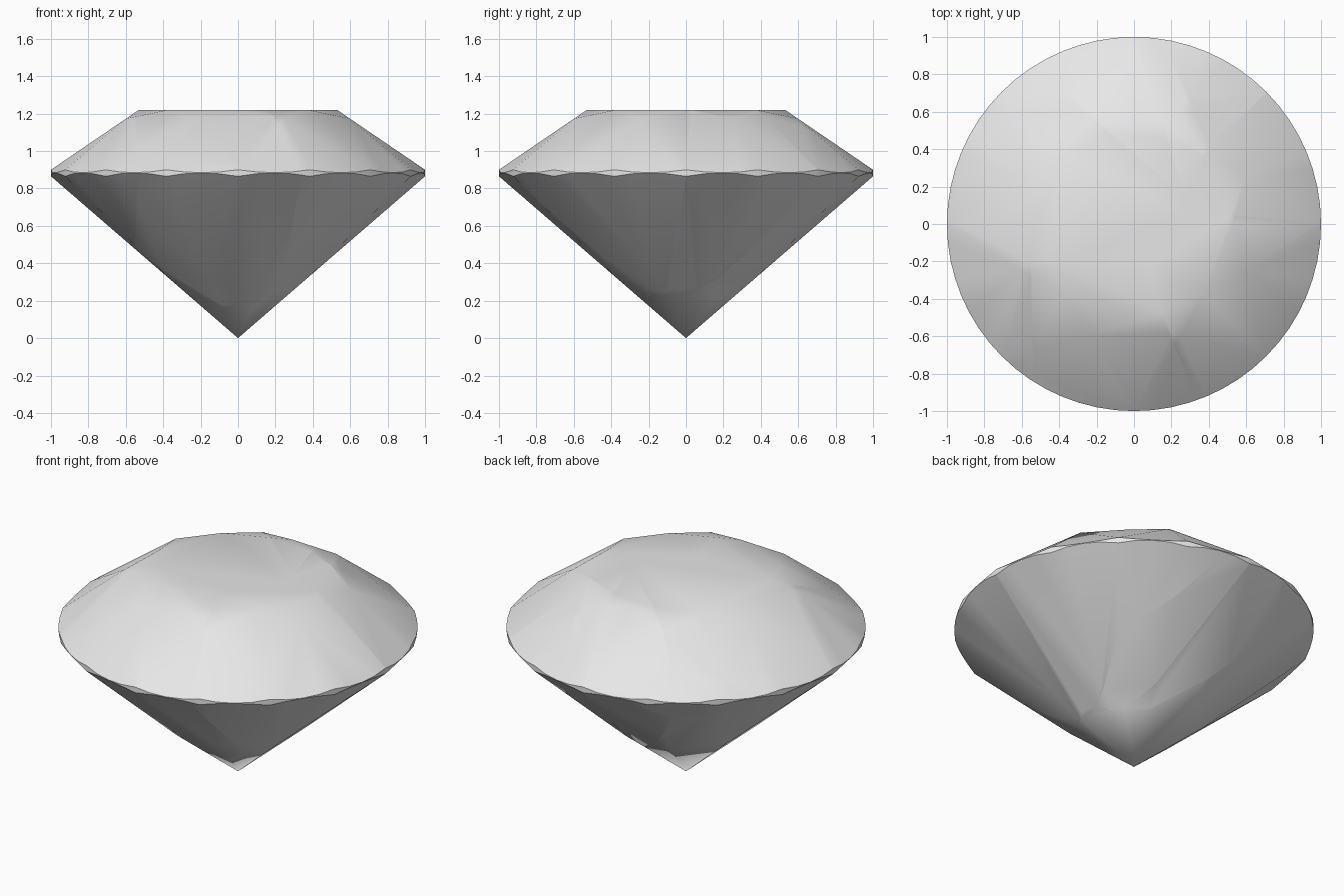
import bpy, bmesh, math
from mathutils import Vector
from mathutils.geometry import normal

if "Cube" in bpy.data.objects:
    bpy.data.objects.remove(bpy.data.objects["Cube"])

TABLE_R, TABLE_Z = 0.53, 1.22
UPPER_Z, LOWER_Z = 0.90, 0.865     # girdle heights at the facet corners
STAR_R, PAV_R = 0.6475, 0.40       # tips of the star and lower half facets
STEP = math.pi / 8                 # sixteen half facets around the girdle
ARC = 4                            # girdle segments per half facet

mat = bpy.data.materials.new("pale_grey_crystal")
grey = (0.8, 0.8, 0.8, 1.0)
mat.diffuse_color = grey
mat.use_nodes = True
for node in mat.node_tree.nodes:
    if node.type == 'BSDF_PRINCIPLED':
        node.inputs["Base Color"].default_value = grey


def polar(r, a, z):
    return Vector((r * math.cos(a), r * math.sin(a), z))


def plane_height(p, a, b, c):
    """Height of the plane through a, b, c above the position of p."""
    n = normal((a, b, c))
    return a.z - (n.x * (p.x - a.x) + n.y * (p.y - a.y)) / n.z


def gem_points():
    """Corners of a round brilliant cut with a scalloped girdle."""
    c = math.cos(STEP)
    star_z = TABLE_Z - (TABLE_Z - UPPER_Z) * (STAR_R * c - TABLE_R) / (1 - TABLE_R)
    pav_z = LOWER_Z * PAV_R * c
    pts = [Vector((0, 0, 0))]
    for i in range(8):
        main, half = 2 * i * STEP, (2 * i + 1) * STEP
        star, pav = polar(STAR_R, half, star_z), polar(PAV_R, half, pav_z)
        pts += [polar(TABLE_R, main, TABLE_Z), star, pav]
        # the two half facets either side of the tips cut arcs into the girdle
        for start in (main, half):
            for k in range(ARC):
                a = start + STEP * k / ARC
                for tip, z in ((star, UPPER_Z), (pav, LOWER_Z)):
                    p = polar(1, a, z)
                    p.z = plane_height(p, tip, polar(1, start, z), polar(1, start + STEP, z))
                    pts.append(p)
    return pts


# Whole gem as the hull of its corners
gem = bmesh.new()
for p in gem_points():
    gem.verts.new(p)
bmesh.ops.convex_hull(gem, input=gem.verts[:])
bmesh.ops.dissolve_limit(gem, angle_limit=math.radians(0.8),
                         verts=gem.verts[:], edges=gem.edges[:])
bmesh.ops.recalc_face_normals(gem, faces=gem.faces[:])

# Centres of the shattered pieces; each piece is the part nearest its centre
CENTRES = {
    "main_piece": (-0.27, 0.32, 0.64),
    "front_piece": (-0.30, -0.73, 0.62),
    "front_right_piece": (-0.78, -0.74, 0.62),
    "front_chip": (-0.328, -0.824, 0.59),
    "front_left_piece": (0.82, -0.43, 0.78),
    "back_left_piece": (0.82, 0.39, 0.67),
    "back_left_wedge": (0.42, 0.80, 0.64),
    "back_piece": (0.17, 0.68, 0.62),
    "back_sliver": (0.0, 0.63, 0.63),
    "back_right_piece": (-0.67, 1.05, 0.60),
}

for name, centre in CENTRES.items():
    bm = gem.copy()
    here = Vector(centre)
    # Cut along the crack halfway to every other piece
    for other_name, other in CENTRES.items():
        if other_name == name:
            continue
        there = Vector(other)
        bmesh.ops.bisect_plane(bm, geom=bm.verts[:] + bm.edges[:] + bm.faces[:],
                               dist=1e-5, plane_co=(here + there) / 2,
                               plane_no=(there - here).normalized(), clear_outer=True)
        rim = [e for e in bm.edges if e.is_boundary]
        if rim:
            bmesh.ops.holes_fill(bm, edges=rim, sides=0)
    bmesh.ops.recalc_face_normals(bm, faces=bm.faces[:])
    # Smooth facets, sharp girdle and cracks
    for f in bm.faces:
        f.smooth = True
    for e in bm.edges:
        e.smooth = len(e.link_faces) == 2 and e.calc_face_angle(0) < math.radians(30)
    mesh = bpy.data.meshes.new(name)
    bm.to_mesh(mesh)
    bm.free()
    mesh.materials.append(mat)
    bpy.context.collection.objects.link(bpy.data.objects.new(name, mesh))
gem.free()
